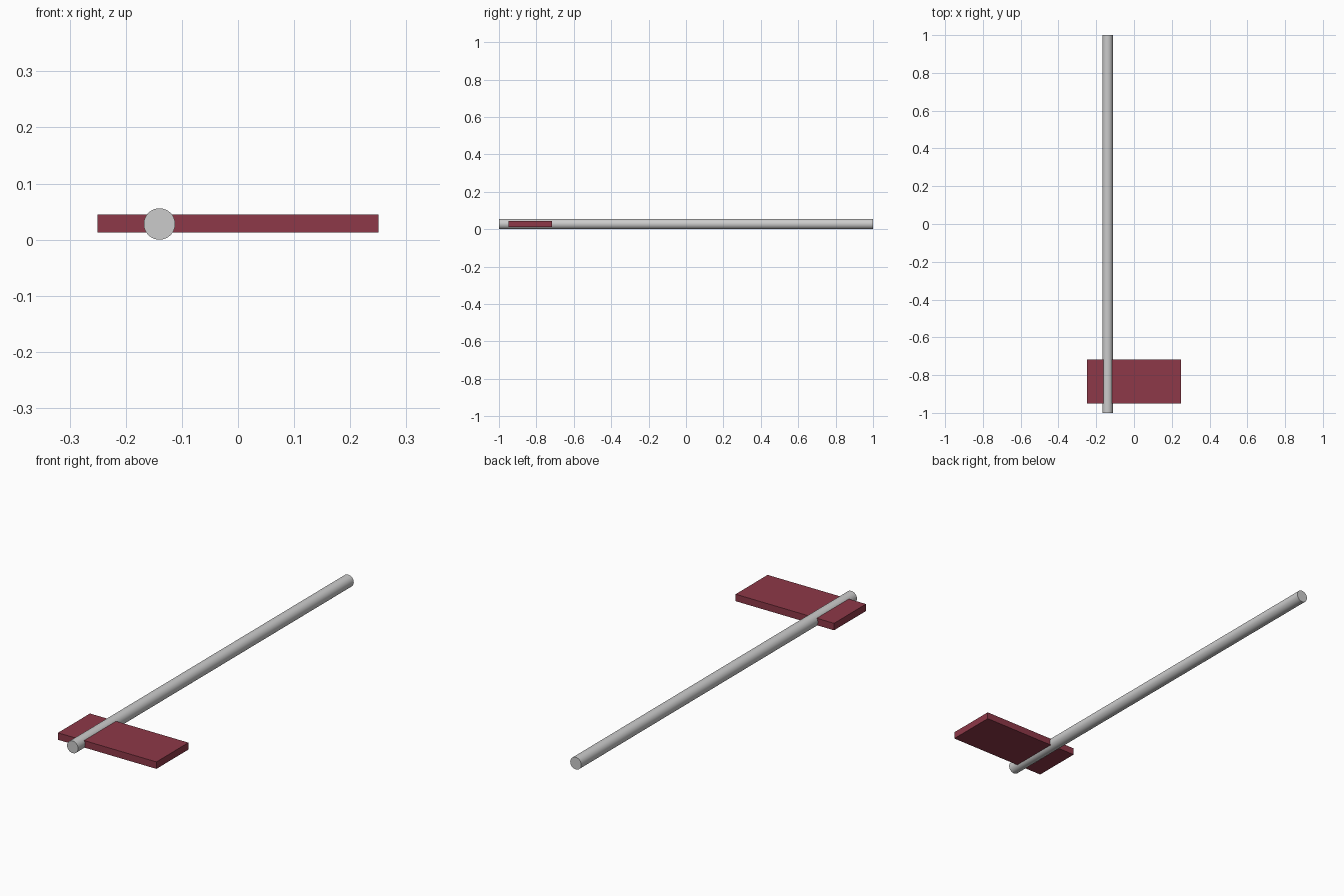
import bpy, math

if "Cube" in bpy.data.objects:
    bpy.data.objects.remove(bpy.data.objects["Cube"])

AXIS_Z = 0.028


def colour(obj, name, rgb):
    mat = bpy.data.materials.new(name)
    mat.diffuse_color = (*rgb, 1)
    mat.use_nodes = True
    mat.node_tree.nodes["Principled BSDF"].inputs["Base Color"].default_value = mat.diffuse_color
    obj.data.materials.append(mat)


# Long round rod running front to back
bpy.ops.mesh.primitive_cylinder_add(vertices=32, radius=0.028, depth=2,
                                    location=(-0.14, 0, AXIS_Z),
                                    rotation=(math.pi / 2, 0, 0))
rod = bpy.context.object
rod.name = "rod"
bpy.ops.object.transform_apply(location=False, rotation=True, scale=True)
bpy.ops.object.shade_smooth_by_angle(angle=math.radians(30))

# Flat plate crossed by the rod near the front end
bpy.ops.mesh.primitive_cube_add(size=1, location=(0, -0.833, AXIS_Z + 0.0005))
plate = bpy.context.object
plate.name = "cross_plate"
plate.scale = (0.5, 0.232, 0.032)
bpy.ops.object.transform_apply(location=False, rotation=False, scale=True)
colour(plate, "dark_red", (0.27, 0.04, 0.065))
